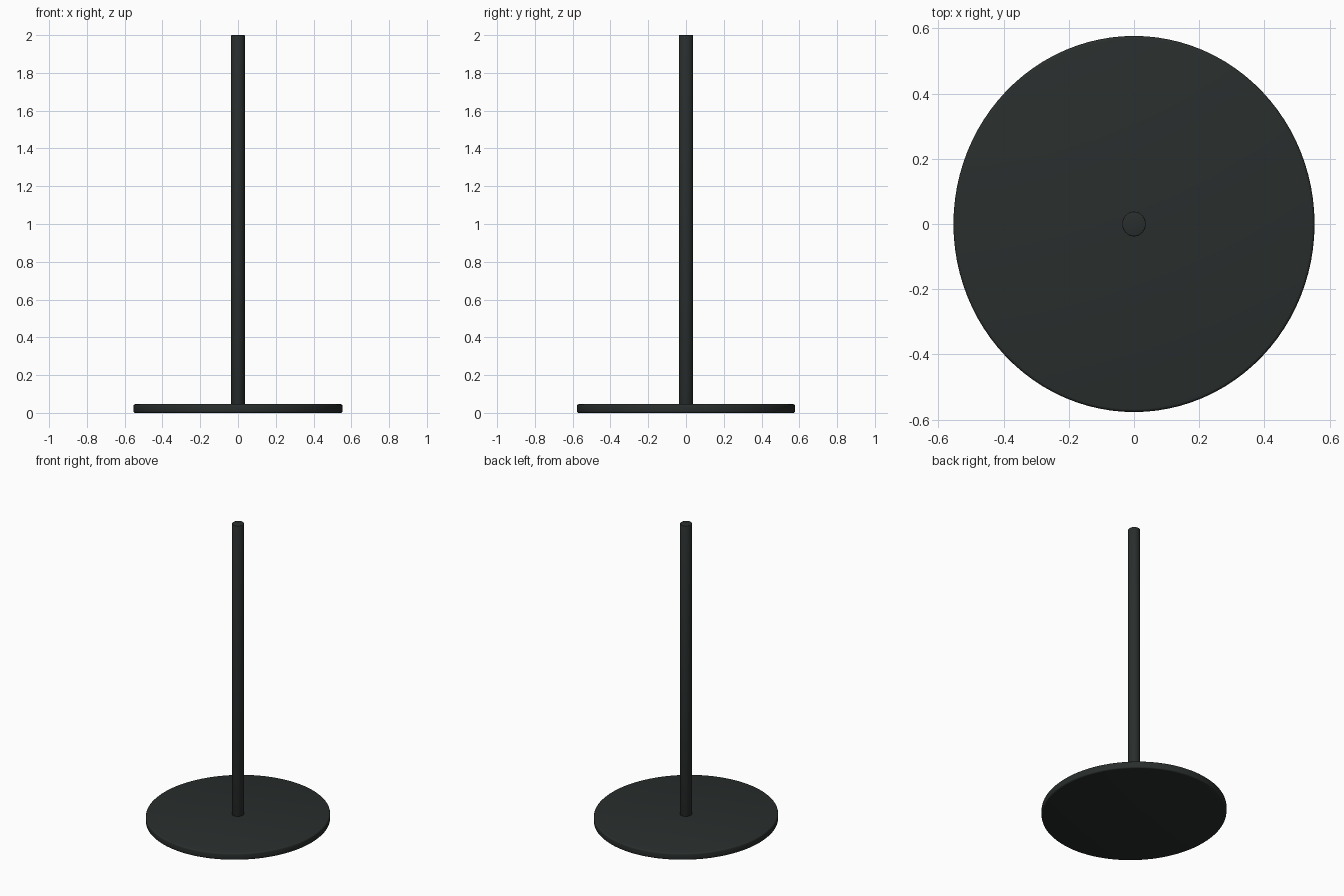
import bpy

if "Cube" in bpy.data.objects:
    bpy.data.objects.remove(bpy.data.objects["Cube"])

dark = bpy.data.materials.new("dark_metal")
dark.diffuse_color = (0.022, 0.027, 0.026, 1)
dark.use_nodes = True
dark.node_tree.nodes["Principled BSDF"].inputs["Base Color"].default_value = dark.diffuse_color


def elliptic_cylinder(name, rx, ry, z0, z1, sides, bevel, segments):
    """Slightly oval upright cylinder with softened rims."""
    bpy.ops.mesh.primitive_cylinder_add(vertices=sides, radius=1, depth=1,
                                        location=(0, 0, (z0 + z1) / 2))
    ob = bpy.context.object
    ob.name = name
    ob.scale = (rx, ry, z1 - z0)
    bpy.ops.object.transform_apply(location=False, rotation=False, scale=True)
    ob.data.materials.append(dark)
    mod = ob.modifiers.new("rim", 'BEVEL')
    mod.width = bevel
    mod.segments = segments
    mod.limit_method = 'ANGLE'
    mod.angle_limit = 1.0
    bpy.ops.object.modifier_apply(modifier=mod.name)
    bpy.ops.object.shade_smooth_by_angle(angle=0.9)
    return ob


# Flat round foot plate
elliptic_cylinder("base_plate", 0.554, 0.577, 0.0, 0.046, 96, 0.009, 3)

# Upright post standing on the plate
elliptic_cylinder("post", 0.036, 0.038, 0.04, 2.0, 32, 0.003, 2)
